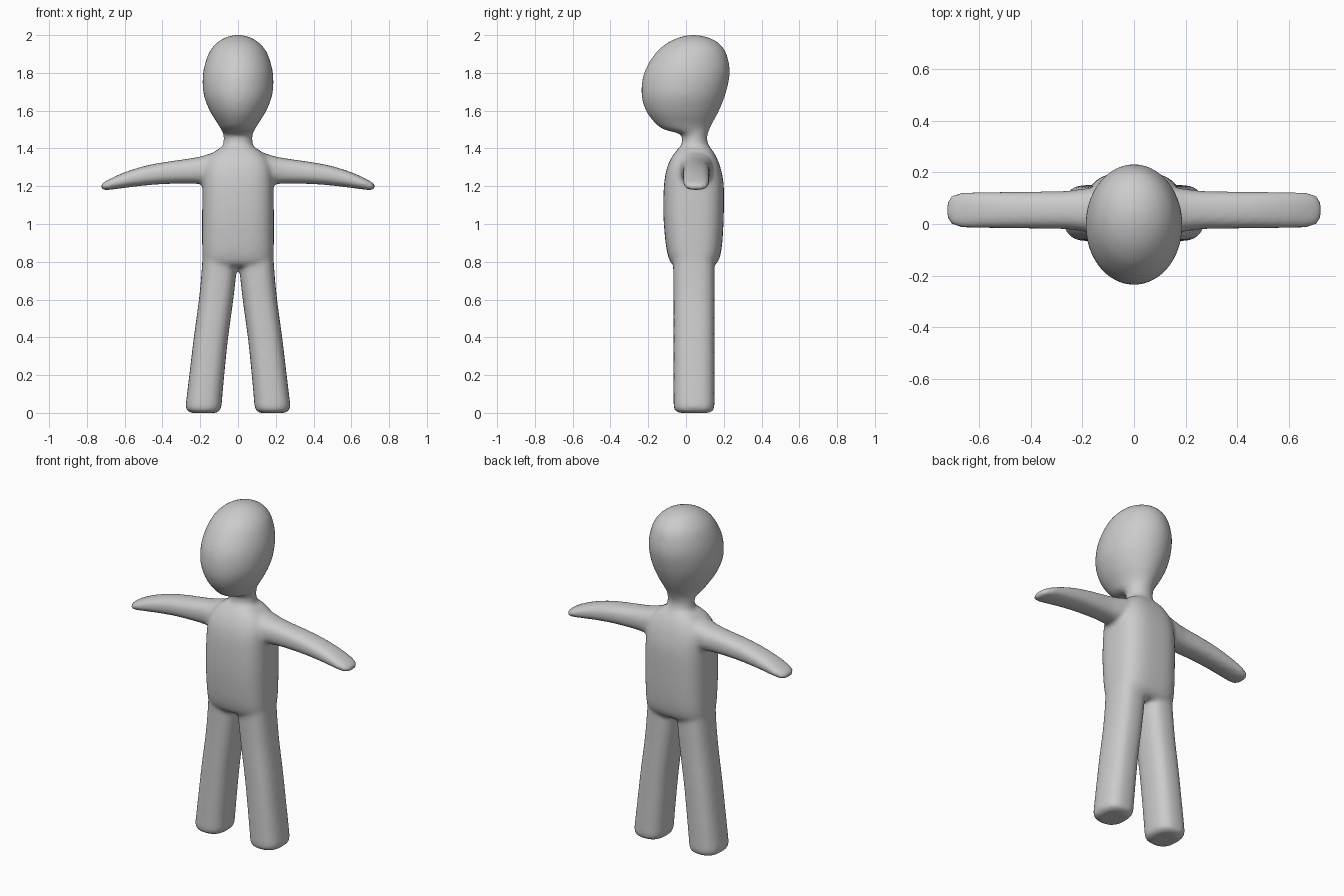
import bpy, bmesh, math
from mathutils import Vector

SEG = 40


def spline(rows, steps=5):
    """Catmull-Rom through rows of numbers."""
    out = []
    for i in range(len(rows) - 1):
        p = [rows[max(i - 1, 0)], rows[i], rows[i + 1], rows[min(i + 2, len(rows) - 1)]]
        for s in range(steps):
            t = s / steps
            out.append([0.5 * (2 * b + (c - a) * t + (2 * a - 5 * b + 4 * c - d) * t * t
                               + (3 * b - a - 3 * c + d) * t ** 3) for a, b, c, d in zip(*p)])
    out.append(rows[-1])
    return out


def loft(bm, rows, place, power):
    """Rows are (station, low u, high u, low v, high v); superellipse rings, capped."""
    rings = []
    for s, u0, u1, v0, v1 in spline(rows):
        ring = []
        for k in range(SEG):
            a = 2 * math.pi * k / SEG
            c, d = math.cos(a), math.sin(a)
            u = math.copysign(abs(c) ** (2 / power), c)
            v = math.copysign(abs(d) ** (2 / power), d)
            ring.append(bm.verts.new(place(s, (u0 + u1) / 2 + u * (u1 - u0) / 2,
                                           (v0 + v1) / 2 + v * (v1 - v0) / 2)))
        rings.append(ring)
    for r, q in zip(rings, rings[1:]):
        for k in range(SEG):
            bm.faces.new((r[k], r[(k + 1) % SEG], q[(k + 1) % SEG], q[k]))
    bm.faces.new(rings[0][::-1])
    bm.faces.new(rings[-1])


def upright(s, u, v):
    return Vector((u, v, s))


bm = bmesh.new()

# head and neck: z, half width, front y, back y
head = [(1.34, .10, -.05, .14), (1.40, .083, -.03, .128), (1.44, .077, -.022, .113),
        (1.47, .077, -.025, .113), (1.485, .082, -.06, .118), (1.50, .09, -.115, .124),
        (1.53, .107, -.16, .138), (1.60, .15, -.212, .175), (1.69, .183, -.236, .21),
        (1.80, .185, -.222, .232), (1.90, .157, -.165, .215), (1.955, .117, -.105, .177),
        (1.985, .072, -.045, .125), (1.998, .03, .005, .075), (2.002, .004, .035, .045)]
loft(bm, [(z, -w, w, f, b) for z, w, f, b in head], upright, 2)

# torso
torso = [(.775, .165, -.05, .13), (.785, .178, -.072, .155), (.82, .188, -.092, .178),
         (.90, .19, -.108, .192), (1.05, .19, -.12, .2), (1.20, .187, -.117, .2),
         (1.29, .18, -.103, .185), (1.35, .155, -.078, .163), (1.39, .115, -.05, .14),
         (1.41, .08, -.03, .12)]
loft(bm, [(z, -w, w, f, b) for z, w, f, b in torso], upright, 2.9)

# legs and arms on both sides
leg = [(0.0, .115, .25, -.035, .12), (.008, .1, .265, -.055, .14), (.03, .088, .277, -.065, .15),
       (.10, .082, .27, -.066, .151), (.25, .068, .252, -.066, .151), (.40, .052, .234, -.066, .151),
       (.60, .025, .207, -.066, .151), (.76, .008, .192, -.068, .152), (.90, .005, .185, -.07, .15)]
arm = [(.05, -.03, .13, 1.22, 1.39), (.15, -.035, .14, 1.215, 1.372), (.2, -.028, .136, 1.212, 1.357),
       (.27, -.02, .128, 1.214, 1.345), (.4, -.018, .126, 1.211, 1.326), (.5, -.017, .125, 1.203, 1.306),
       (.6, -.016, .124, 1.191, 1.274), (.67, -.014, .122, 1.182, 1.243), (.705, -.005, .113, 1.179, 1.224),
       (.72, .012, .096, 1.182, 1.214), (.726, .03, .08, 1.19, 1.207)]
for side in (-1, 1):
    loft(bm, leg, lambda s, u, v: Vector((side * u, v, s)), 2.6)
    loft(bm, arm, lambda s, u, v: Vector((side * s, u, v)), 2.4)

bmesh.ops.recalc_face_normals(bm, faces=bm.faces)
mesh = bpy.data.meshes.new("body")
bm.to_mesh(mesh)
bm.free()
body = bpy.data.objects.new("body", mesh)
bpy.context.collection.objects.link(body)

grey = bpy.data.materials.new("plain grey")
grey.diffuse_color = (.6, .6, .6, 1)
mesh.materials.append(grey)

# fuse the parts into one skin and soften the joins
remesh = body.modifiers.new("fuse", 'REMESH')
remesh.mode = 'VOXEL'
remesh.voxel_size = .012
remesh.use_smooth_shade = True
soften = body.modifiers.new("soften", 'SMOOTH')
soften.factor = .5
soften.iterations = 10
